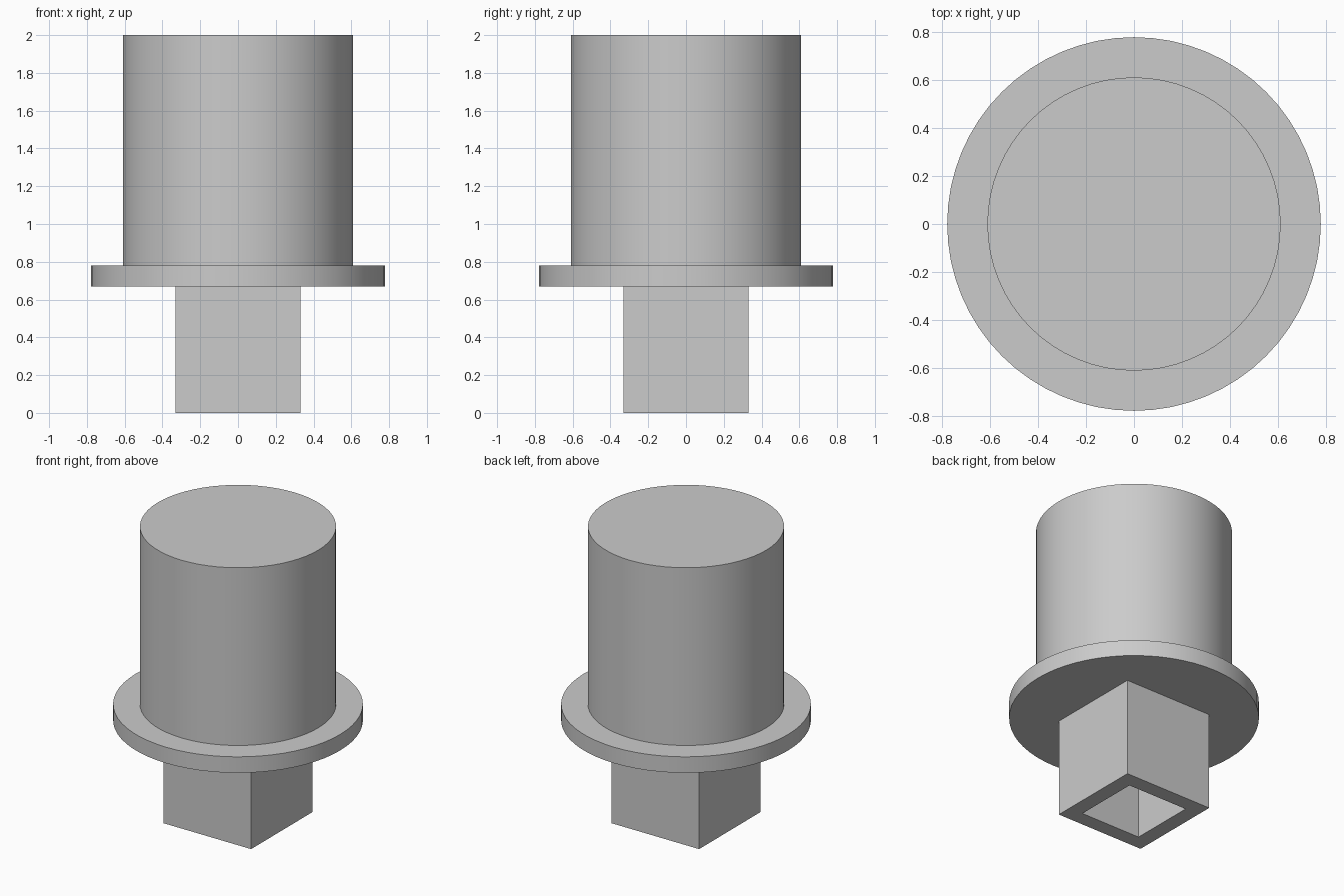
import bpy
import bmesh
from mathutils import Matrix, Vector

cube = bpy.data.objects.get("Cube")
if cube:
    bpy.data.objects.remove(cube, do_unlink=True)

grey = bpy.data.materials.new("light grey")
grey.use_nodes = True
colour = (0.6, 0.6, 0.6, 1)
grey.diffuse_color = colour
grey.node_tree.nodes["Principled BSDF"].inputs["Base Color"].default_value = colour

FLANGE_BOTTOM, FLANGE_TOP, TOP = 0.67, 0.78, 2.0
SHAFT_HALF, SOCKET_HALF = 0.332, 0.185


def add_object(name, bm):
    bmesh.ops.recalc_face_normals(bm, faces=bm.faces)
    mesh = bpy.data.meshes.new(name)
    bm.to_mesh(mesh)
    bm.free()
    mesh.materials.append(grey)
    obj = bpy.data.objects.new(name, mesh)
    bpy.context.collection.objects.link(obj)
    return obj


def add_disc(name, radius, bottom, top):
    bm = bmesh.new()
    bmesh.ops.create_cone(bm, cap_ends=True, segments=64, radius1=radius,
                          radius2=radius, depth=top - bottom,
                          matrix=Matrix.Translation((0, 0, (bottom + top) / 2)))
    obj = add_object(name, bm)
    bpy.ops.object.select_all(action="DESELECT")
    obj.select_set(True)
    bpy.context.view_layer.objects.active = obj
    bpy.ops.object.shade_smooth_by_angle()


# Round body and the wider collar under it
add_disc("round_body", 0.61, FLANGE_TOP, TOP)
add_disc("collar", 0.777, FLANGE_BOTTOM, FLANGE_TOP)

# Square shaft with a square socket sunk into its underside
bm = bmesh.new()
size = Matrix.Diagonal((2 * SHAFT_HALF, 2 * SHAFT_HALF, FLANGE_BOTTOM, 1))
bmesh.ops.create_cube(bm, size=1,
                      matrix=Matrix.Translation((0, 0, FLANGE_BOTTOM / 2)) @ size)
bm.normal_update()
underside = min(bm.faces, key=lambda f: f.calc_center_median().z)
bmesh.ops.inset_region(bm, faces=[underside], thickness=SHAFT_HALF - SOCKET_HALF)
sunk = bmesh.ops.extrude_discrete_faces(bm, faces=[underside])["faces"][0]
bmesh.ops.translate(bm, verts=sunk.verts, vec=Vector((0, 0, FLANGE_BOTTOM - 0.01)))
add_object("square_shaft", bm)
